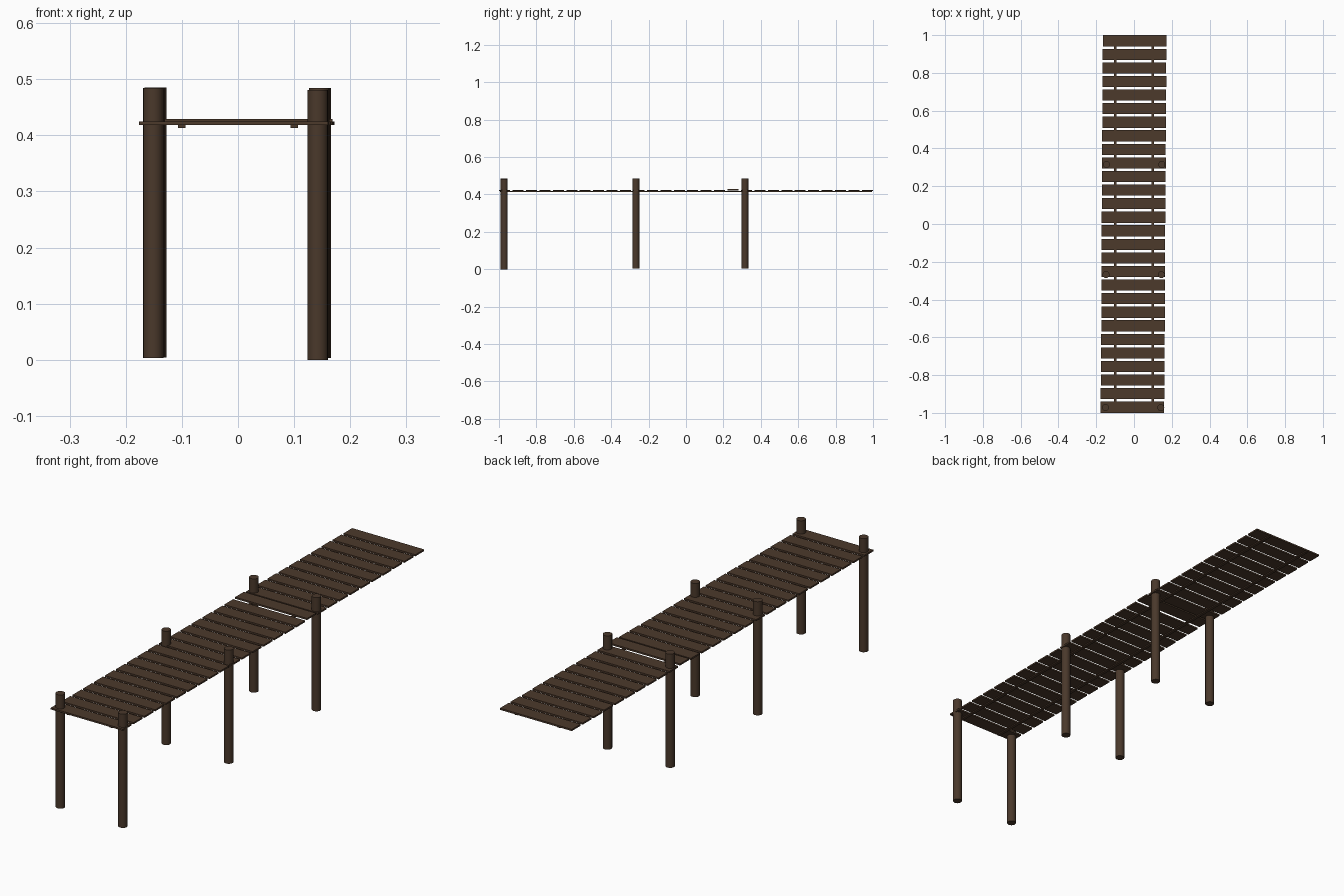
import bpy, math, random

if "Cube" in bpy.data.objects:
    bpy.data.objects.remove(bpy.data.objects["Cube"])

random.seed(4)


def material(name, rgb):
    m = bpy.data.materials.new(name)
    m.diffuse_color = (*rgb, 1)
    m.use_nodes = True
    m.node_tree.nodes["Principled BSDF"].inputs["Base Color"].default_value = m.diffuse_color
    return m


plank_wood = material("plank_wood", (0.072, 0.041, 0.024))
post_wood = material("post_wood", (0.068, 0.040, 0.024))


def box(name, loc, size, mat):
    bpy.ops.mesh.primitive_cube_add(size=1, location=loc)
    o = bpy.context.object
    o.name = name
    o.scale = size
    bpy.ops.object.transform_apply(location=False, rotation=False, scale=True)
    o.data.materials.append(mat)
    return o


def post(name, x, y, z0):
    bpy.ops.mesh.primitive_cylinder_add(vertices=16, radius=0.0185, depth=0.481,
                                        location=(x, y, z0 + 0.2405))
    o = bpy.context.object
    o.name = name
    o.data.materials.append(post_wood)
    bpy.ops.object.shade_smooth_by_angle(angle=math.radians(40))


# The whole dock drifts slightly sideways along its length
def drift(y):
    return -0.0025 + 0.0055 * y


# Deck planks, one of them lying loose and a little higher
COUNT = 28
for i in range(COUNT):
    y = -0.97 + 1.94 * i / (COUNT - 1)
    lift = 0.004 if i == 17 else 0
    x = drift(y) + random.uniform(-0.001, 0.001)
    box(f"plank_{i + 1}", (x, y, 0.4215 + lift), (0.337, 0.059, 0.007), plank_wood)

# Two thin stringers below the planks
for side, x in (("left", -0.1), ("right", 0.1)):
    box(f"{side}_stringer", (x, 0, 0.416), (0.013, 1.99, 0.005), plank_wood)

# Three pairs of round posts through the deck
for i, (y, zl, zr) in enumerate(((-0.972, 0.003, 0.0), (-0.268, 0.004, 0.003),
                                 (0.315, 0.004, 0.003))):
    post(f"left_post_{i + 1}", -0.1455 + drift(y) * 0.7, y, zl)
    post(f"right_post_{i + 1}", 0.1475 + drift(y) * 0.7, y, zr)
